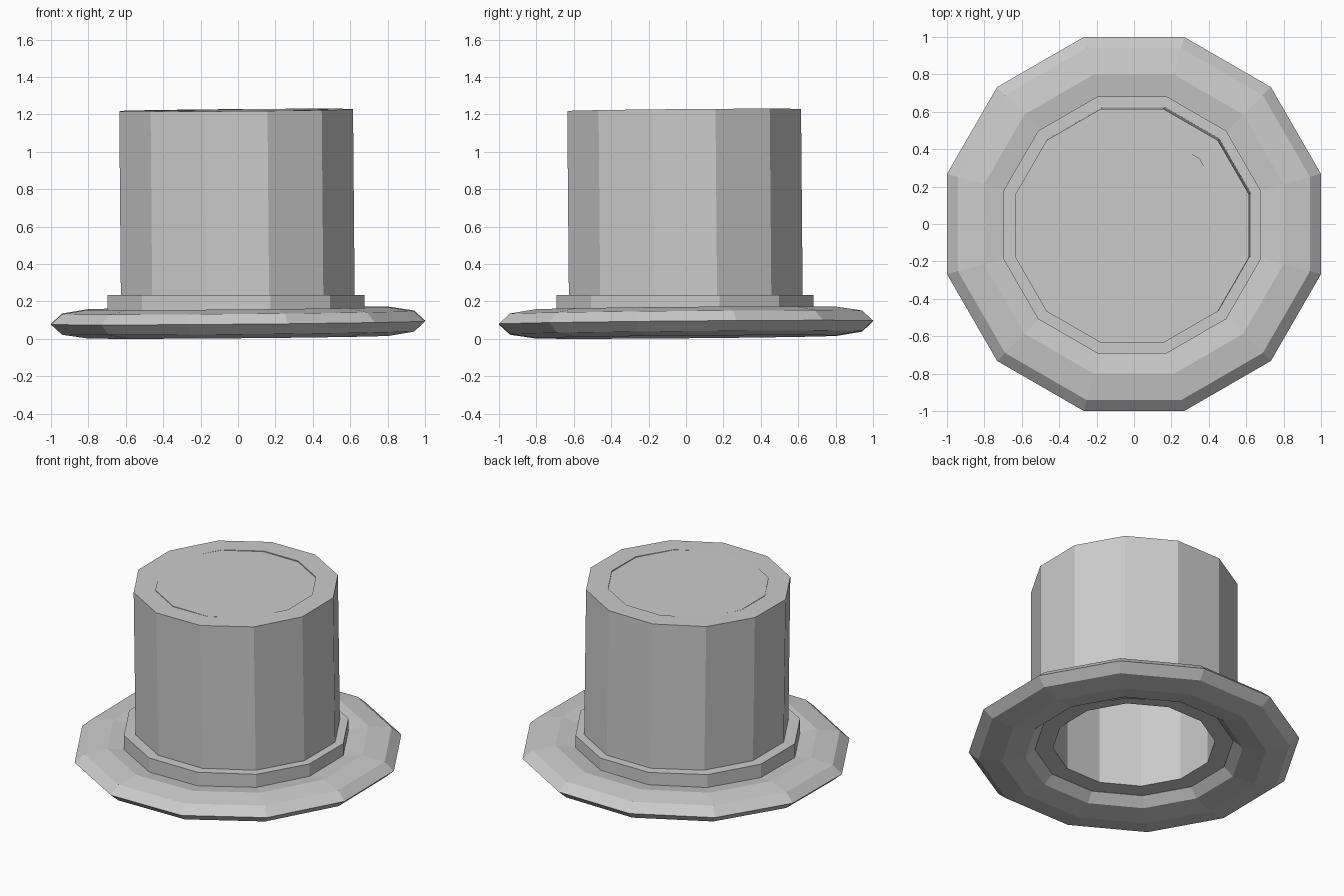
import bpy, bmesh, math
from mathutils import Matrix, Vector

cube = bpy.data.objects.get("Cube")
if cube:
    bpy.data.objects.remove(cube, do_unlink=True)

SIDES = 12
TILT = math.radians(0.5)
BRIM_Z = 0.087

grey = bpy.data.materials.new("plain grey")
grey.use_nodes = True
grey.diffuse_color = (0.6, 0.6, 0.6, 1)
grey.node_tree.nodes["Principled BSDF"].inputs["Base Color"].default_value = (0.6, 0.6, 0.6, 1)


def ring(bm, apothem, z):
    """Twelve-sided loop whose flat sides face the axes."""
    r = apothem / math.cos(math.pi / SIDES)
    return [bm.verts.new((r * math.cos((i + 0.5) * math.tau / SIDES),
                          r * math.sin((i + 0.5) * math.tau / SIDES), z))
            for i in range(SIDES)]


def finish(bm, name, location, tilted):
    bmesh.ops.recalc_face_normals(bm, faces=bm.faces)
    mesh = bpy.data.meshes.new(name)
    bm.to_mesh(mesh)
    bm.free()
    mesh.materials.append(grey)
    obj = bpy.data.objects.new(name, mesh)
    bpy.context.collection.objects.link(obj)
    obj.location = location
    if tilted:
        obj.rotation_euler = (TILT, -TILT, 0)
    return obj


def lathe(name, profile, location=(0, 0, 0), tilted=False):
    """Sweep a closed (apothem, z) profile round the axis."""
    bm = bmesh.new()
    loops = [ring(bm, a, z) for a, z in profile]
    for k, low in enumerate(loops):
        high = loops[(k + 1) % len(loops)]
        for i in range(SIDES):
            j = (i + 1) % SIDES
            bm.faces.new((low[i], low[j], high[j], high[i]))
    return finish(bm, name, location, tilted)


def tube(inner, outer, bottom, top):
    return [(inner, bottom), (outer, bottom), (outer, top), (inner, top)]


# Brim: flattened eight-sided ring
steps = [k * math.tau / 8 for k in range(8)]
lathe("brim", [(0.8 + 0.2 * math.cos(a), 0.077 * math.sin(a)) for a in steps],
      (0, 0, BRIM_Z), True)

# Crown: thick-walled tube, open below
lathe("crown", tube(0.49, 0.625, 0.003, 1.136), (0, 0, BRIM_Z), True)

# Band round the foot of the crown
lathe("band", tube(0.57, 0.687, 0.092, 0.235), (-0.01, -0.005, 0))

# Lid closing the top of the crown
bm = bmesh.new()
low, high = ring(bm, 0.492, 1.17), ring(bm, 0.492, 1.221)
bm.faces.new(low)
bm.faces.new(high)
for i in range(SIDES):
    j = (i + 1) % SIDES
    bm.faces.new((low[i], low[j], high[j], high[i]))
finish(bm, "crown_lid", (-0.01, -0.01, 0), False)
